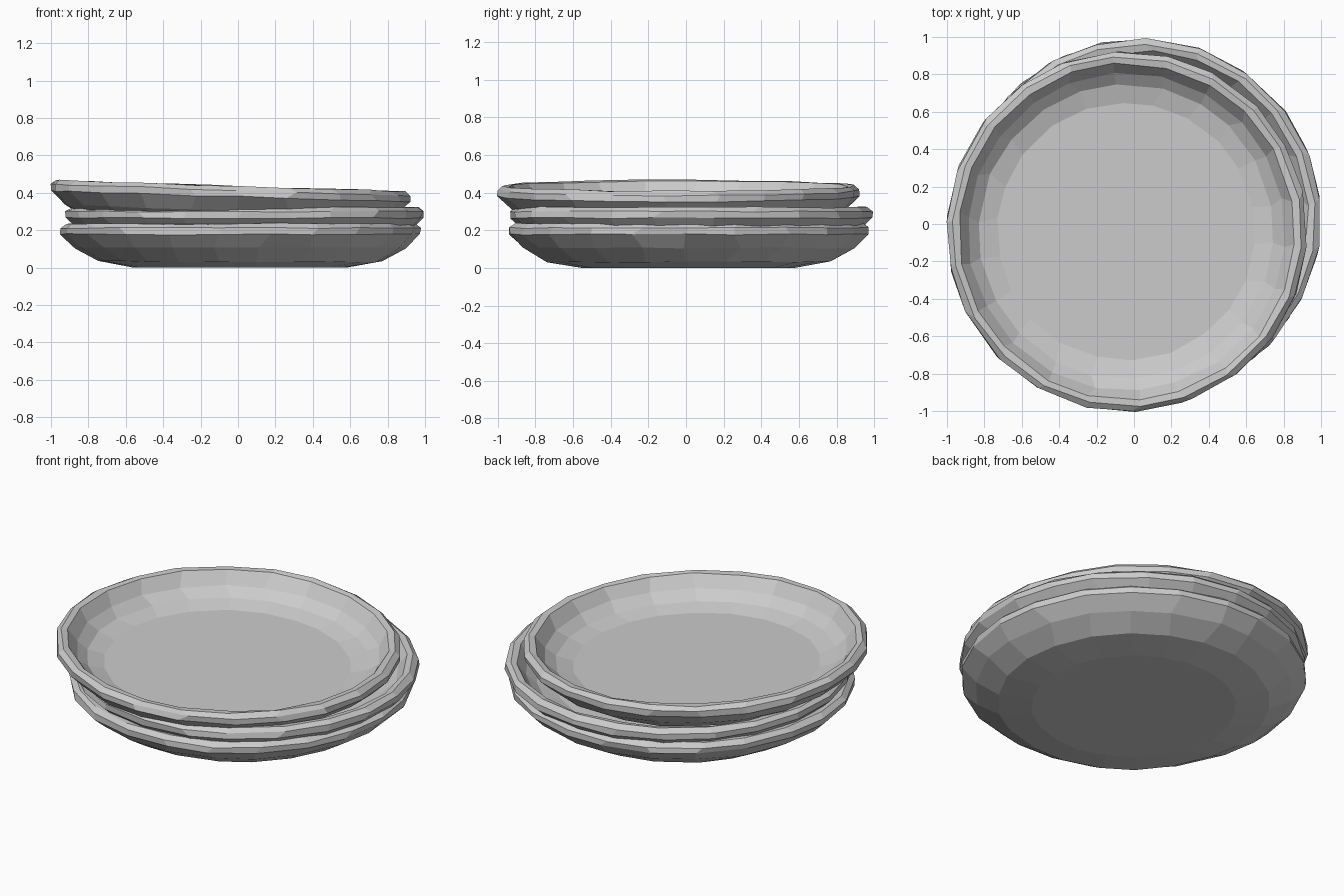
import bpy, bmesh, math, random
from mathutils import Matrix

if "Cube" in bpy.data.objects:
    bpy.data.objects.remove(bpy.data.objects["Cube"])

random.seed(4)
SIDES = 22

# Plate cross-section from underside, around the lip, to the inner floor (radius, z)
PROFILE = [(0.57, 0.0), (0.76, 0.032), (0.885, 0.105), (0.963, 0.178),
           (0.963, 0.212), (0.935, 0.235), (0.900, 0.230),
           (0.85, 0.158), (0.79, 0.110), (0.69, 0.083)]


def plate(name, x, y, z, tilt, spin):
    """Low-poly hand-shaped plate, lathed from the profile."""
    bm = bmesh.new()
    rings = []
    for k, (r, h) in enumerate(PROFILE):
        ring = []
        for i in range(SIDES):
            a = 2 * math.pi * (i + random.uniform(-0.12, 0.12)) / SIDES + spin
            rr = r + random.uniform(-0.004, 0.004)
            flat = k in (0, len(PROFILE) - 1)
            hh = h + (0 if flat else random.uniform(-0.004, 0.004))
            ring.append(bm.verts.new((rr * math.cos(a), rr * math.sin(a), hh)))
        rings.append(ring)
    for lo, hi in zip(rings, rings[1:]):
        for i in range(SIDES):
            j = (i + 1) % SIDES
            bm.faces.new((lo[i], lo[j], hi[j], hi[i]))
    # underside and inner floor
    bm.faces.new(rings[0][::-1])
    bm.faces.new(rings[-1])
    bmesh.ops.recalc_face_normals(bm, faces=bm.faces)
    bm.transform(Matrix.Translation((x, y, z)) @ Matrix.Rotation(tilt, 4, 'Y'))
    mesh = bpy.data.meshes.new(name)
    bm.to_mesh(mesh)
    bm.free()
    ob = bpy.data.objects.new(name, mesh)
    bpy.context.collection.objects.link(ob)
    return ob


# Stack of three slightly shifted plates, the top one leaning
plate("bottom_plate", 0.014, 0.015, 0.0, 0.0, 0.0)
plate("middle_plate", 0.036, 0.028, 0.087, 0.0, 0.1)
plate("top_plate", -0.045, -0.04, 0.202, 0.032, 0.2)
